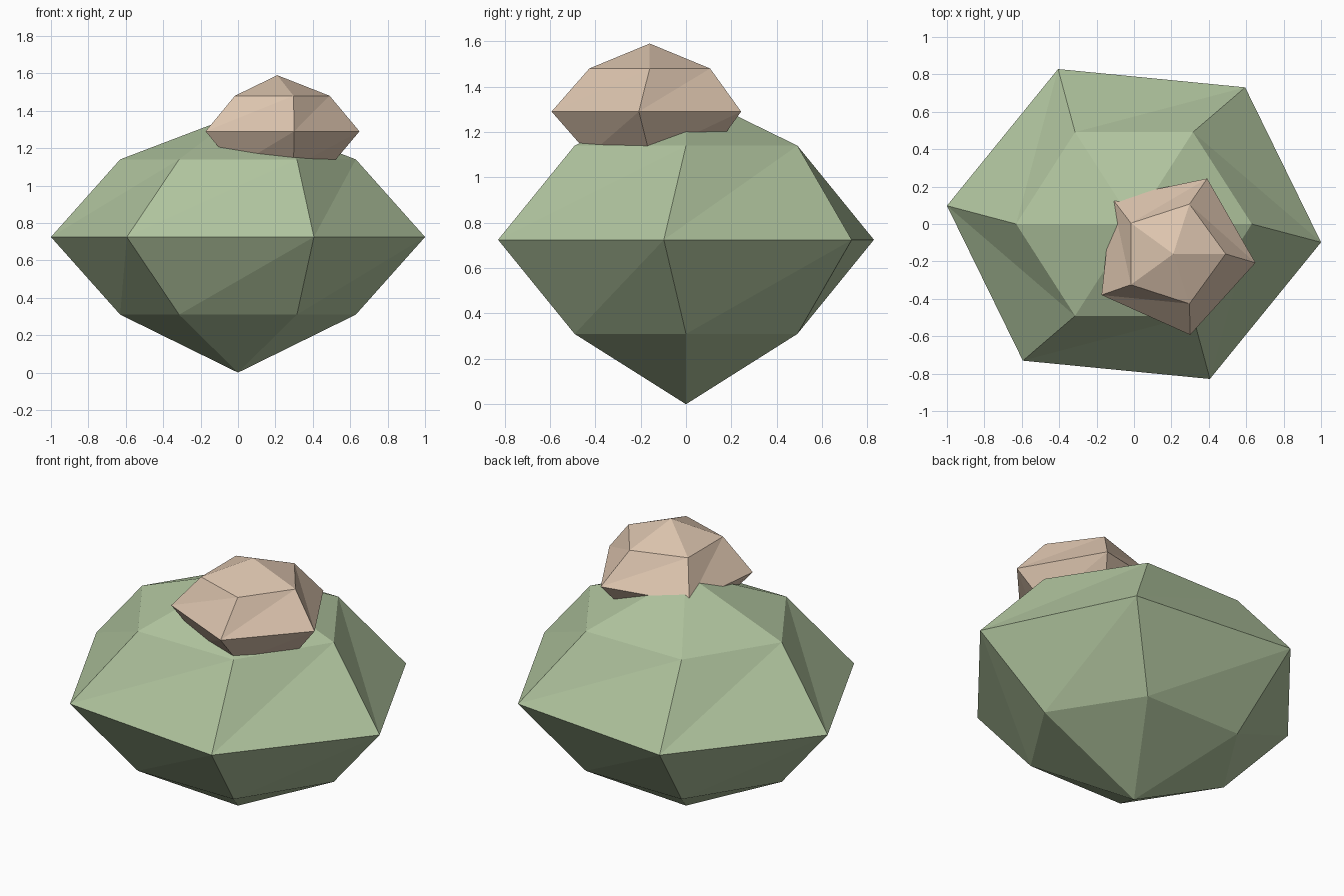
import bpy
import bmesh
from math import cos, sin, radians

cube = bpy.data.objects.get("Cube")
if cube:
    bpy.data.objects.remove(cube, do_unlink=True)


def make_material(name, rgb):
    color = (*rgb, 1.0)
    mat = bpy.data.materials.new(name)
    mat.use_nodes = True
    mat.diffuse_color = color
    bsdf = mat.node_tree.nodes["Principled BSDF"]
    bsdf.inputs["Base Color"].default_value = color
    bsdf.inputs["Roughness"].default_value = 0.9
    return mat


def make_rock(name, center, sides, bottom, rings, top, squash, mat):
    """Faceted stone: rings of (radius, z, twist) closed by two points."""
    cx, cy = center
    bm = bmesh.new()
    loops = []
    for radius, z, twist in rings:
        angles = [radians(twist + 360 * i / sides) for i in range(sides)]
        loops.append([bm.verts.new((cx + radius * cos(a),
                                    cy + radius * squash * sin(a), z))
                      for a in angles])
    low = bm.verts.new((cx, cy, bottom))
    high = bm.verts.new((cx, cy, top))
    lower, middle, upper = loops
    for i in range(sides):
        j = (i + 1) % sides
        bm.faces.new((low, lower[j], lower[i]))
        # Twisted bands split along mirrored diagonals
        bm.faces.new((lower[i], lower[j], middle[j]))
        bm.faces.new((lower[i], middle[j], middle[i]))
        bm.faces.new((middle[i], middle[j], upper[j]))
        bm.faces.new((middle[i], upper[j], upper[i]))
        bm.faces.new((upper[i], upper[j], high))
    mesh = bpy.data.meshes.new(name)
    bm.to_mesh(mesh)
    bm.free()
    mesh.materials.append(mat)
    obj = bpy.data.objects.new(name, mesh)
    bpy.context.collection.objects.link(obj)
    return obj


green = make_material("moss green", (0.434, 0.552, 0.342))
peach = make_material("pale peach", (0.716, 0.552, 0.423))
TWIST = -6.2

# Large six-sided stone
make_rock("large_rock", (0, 0), 6, 0.0,
          [(0.63, 0.31, 0), (1.006, 0.725, TWIST), (0.63, 1.14, 0)],
          1.38, 0.9, green)

# Small five-sided stone sunk into the top
make_rock("small_rock", (0.21, -0.16), 5, 0.99,
          [(0.28, 1.10, 0), (0.442, 1.29, TWIST), (0.28, 1.48, 0)],
          1.59, 1.0, peach)
